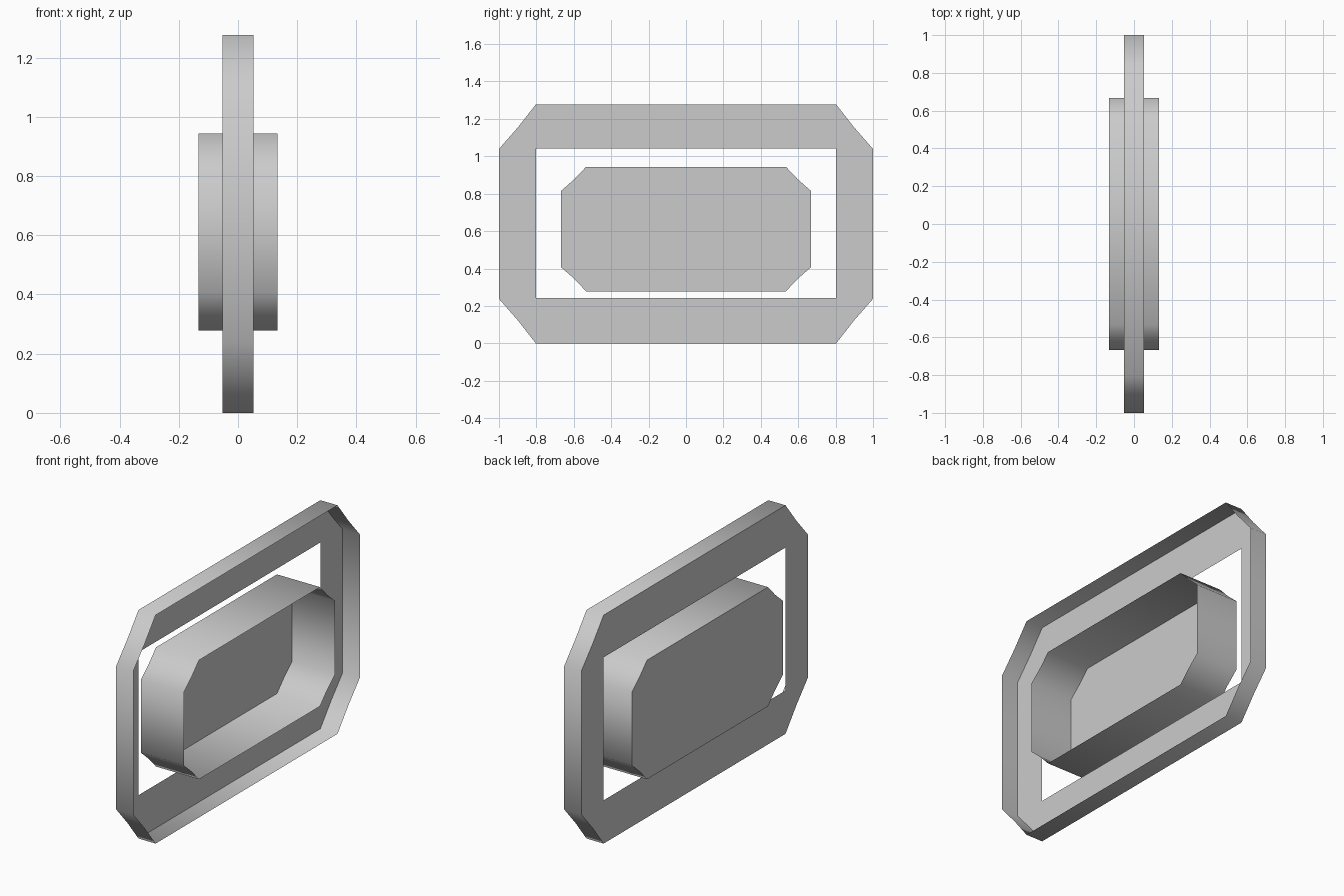
import bpy, bmesh, math

if "Cube" in bpy.data.objects:
    bpy.data.objects.remove(bpy.data.objects["Cube"])


def rounded_outline(hy, z0, z1, cy, cz, dent):
    """Rectangle in y-z whose corners are cut by two short segments."""
    zc, hz = (z0 + z1) / 2, (z1 - z0) / 2
    corner = [(hy, hz - cz), (hy - cy / 2 - dent, hz - cz / 2 - dent), (hy - cy, hz)]
    pts = []
    for sy, sz in ((1, 1), (-1, 1), (-1, -1), (1, -1)):
        quarter = corner if sy * sz > 0 else corner[::-1]
        pts += [(sy * y, zc + sz * z) for y, z in quarter]
    return pts


def open_tray(name, outline, half_depth, hole=None):
    """Thin sheet at -x with a rim wall reaching to +x, open on the +x side."""
    bm = bmesh.new()

    def ring(pts, x):
        return [bm.verts.new((x, y, z)) for y, z in pts]

    back = ring(outline, -half_depth)
    front = ring(outline, half_depth)
    n = len(back)
    for i in range(n):
        j = (i + 1) % n
        bm.faces.new((back[i], back[j], front[j], front[i])).smooth = True
    if hole:
        inner = ring(hole, -half_depth)
        # each inner corner fans to three outer points, sides are quads
        for k in range(4):
            a, b, c = back[3 * k:3 * k + 3]
            p, q = inner[k], inner[(k + 1) % 4]
            bm.faces.new((p, b, a))
            bm.faces.new((p, c, b))
            bm.faces.new((p, q, back[(3 * k + 3) % n], c))
    else:
        bm.faces.new(back[::-1])
    bmesh.ops.recalc_face_normals(bm, faces=bm.faces)
    # make the back sheet face -x
    if sum(f.normal.x * f.calc_area() for f in bm.faces) > 0:
        bmesh.ops.reverse_faces(bm, faces=bm.faces)
    mesh = bpy.data.meshes.new(name)
    bm.to_mesh(mesh)
    bm.free()
    ob = bpy.data.objects.new(name, mesh)
    bpy.context.collection.objects.link(ob)
    bpy.ops.object.select_all(action='DESELECT')
    ob.select_set(True)
    bpy.context.view_layer.objects.active = ob
    bpy.ops.object.shade_smooth_by_angle(angle=math.radians(60))
    return ob


# outer frame with rectangular opening
hole = [(0.803, 1.041), (-0.803, 1.041), (-0.803, 0.242), (0.803, 0.242)]
open_tray("outer_frame", rounded_outline(1.0, 0.0, 1.277, 0.197, 0.238, 0.003), 0.053, hole)

# inner tray floating inside the opening
open_tray("inner_tray", rounded_outline(0.667, 0.278, 0.944, 0.133, 0.128, 0.003), 0.133)
